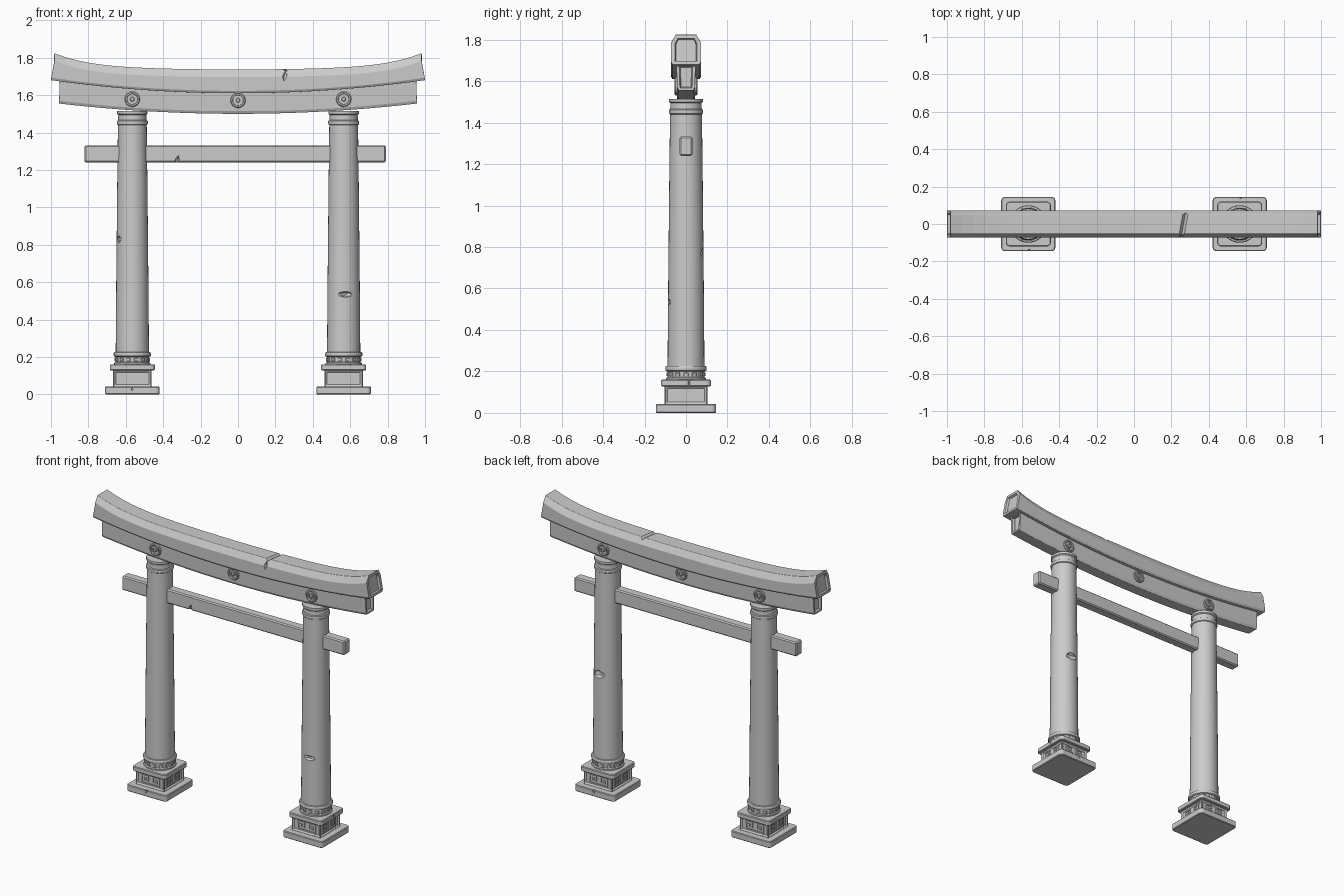
import bpy, bmesh, math
from mathutils import Matrix, Vector

cube = bpy.data.objects.get("Cube")
if cube:
    bpy.data.objects.remove(cube, do_unlink=True)

stone = bpy.data.materials.new("grey_stone")
stone.use_nodes = True
GREY = (0.6, 0.6, 0.6, 1)
stone.diffuse_color = GREY
stone.node_tree.nodes["Principled BSDF"].inputs["Base Color"].default_value = GREY


def finish(name, bm, bevel=0.0, smooth=False):
    bmesh.ops.recalc_face_normals(bm, faces=bm.faces)
    mesh = bpy.data.meshes.new(name)
    bm.to_mesh(mesh)
    bm.free()
    mesh.materials.append(stone)
    ob = bpy.data.objects.new(name, mesh)
    bpy.context.collection.objects.link(ob)
    bpy.ops.object.select_all(action='DESELECT')
    bpy.context.view_layer.objects.active = ob
    ob.select_set(True)
    if bevel:
        mod = ob.modifiers.new("edge_wear", 'BEVEL')
        mod.width, mod.segments, mod.limit_method = bevel, 1, 'ANGLE'
        bpy.ops.object.modifier_apply(modifier=mod.name)
    if smooth:
        bpy.ops.object.shade_smooth_by_angle(angle=math.radians(35))
    return ob


def add_box(bm, lo, hi, matrix=Matrix()):
    lo, hi = Vector(lo), Vector(hi)
    m = matrix @ Matrix.Translation((lo + hi) / 2) @ Matrix.Diagonal((*(hi - lo), 1))
    return bmesh.ops.create_cube(bm, size=1, matrix=m)["verts"]


def carve(ob, loc, size, turn=(0, 0, 0), sides=0):
    """Cut a chip (octahedral lens) or a V groove running along y."""
    bm = bmesh.new()
    if sides:
        bmesh.ops.create_cone(bm, cap_ends=True, segments=sides, radius1=1, radius2=1, depth=2,
                              matrix=Matrix.Rotation(math.pi / 2, 4, 'X'))
    else:
        bmesh.ops.create_icosphere(bm, subdivisions=1, radius=1)
    from_euler = Matrix.Rotation(turn[2], 4, 'Z') @ Matrix.Rotation(turn[1], 4, 'Y')
    bm.transform(Matrix.Translation(loc) @ from_euler @ Matrix.Diagonal((*size, 1)))
    cutter = finish("chip_cutter", bm)
    cutter.hide_render = True
    bpy.context.view_layer.objects.active = ob
    mod = ob.modifiers.new("chip", 'BOOLEAN')
    mod.operation, mod.object, mod.solver = 'DIFFERENCE', cutter, 'EXACT'
    bpy.ops.object.modifier_apply(modifier=mod.name)
    bpy.data.objects.remove(cutter, do_unlink=True)


def curved_beam(name, half_len, slant, section, low, high, frame, steps=32):
    """Sweep a section along x; its points are (y, share of height, drop)."""
    bm = bmesh.new()
    rings = []
    for i in range(steps + 1):
        u = 2 * i / steps - 1
        ring = []
        for y, t, drop in section:
            z = low(u) + (high(u) - low(u)) * t - drop
            ring.append(bm.verts.new((u * (half_len - slant * t), y, z)))
        rings.append(ring)
    n = len(section)
    for a, b in zip(rings, rings[1:]):
        for k in range(n):
            bm.faces.new((a[k], a[(k + 1) % n], b[(k + 1) % n], b[k]))
    caps = [bm.faces.new(rings[0]), bm.faces.new(rings[-1])]
    bmesh.ops.recalc_face_normals(bm, faces=bm.faces)
    # framed, sunken panel in each end
    for cap in caps:
        bmesh.ops.inset_region(bm, faces=[cap], thickness=frame, depth=0)
        bmesh.ops.inset_region(bm, faces=[cap], thickness=0.005, depth=-0.014)
    return finish(name, bm, 0.005)


def mirrored(half):
    return half + [(-y, t, d) for y, t, d in reversed(half)]


def lathe(name, profile, matrix, segments=32):
    bm = bmesh.new()
    pts = [bm.verts.new((r, 0, z)) for r, z in profile]
    edges = [bm.edges.new(pair) for pair in zip(pts, pts[1:])]
    bmesh.ops.spin(bm, geom=pts + edges, axis=(0, 0, 1), cent=(0, 0, 0),
                   angle=math.tau, steps=segments)
    bmesh.ops.remove_doubles(bm, verts=bm.verts, dist=0.0001)
    bm.transform(matrix)
    return finish(name, bm, 0, True)


def slab(name, x, half, z0, z1, corner, panels=False):
    bm = bmesh.new()
    add_box(bm, (x - half, -half, z0), (x + half, half, z1))
    if corner:
        posts = [e for e in bm.edges if abs(e.verts[0].co.z - e.verts[1].co.z) > 0.01]
        bmesh.ops.bevel(bm, geom=posts, offset=corner, segments=2, profile=0.5, affect='EDGES')
    if panels:
        bm.normal_update()
        for f in [f for f in bm.faces if abs(f.normal.z) < 0.1]:
            bmesh.ops.inset_region(bm, faces=[f], thickness=0.013, depth=0)
            bmesh.ops.inset_region(bm, faces=[f], thickness=0.002, depth=-0.008)
    return finish(name, bm, 0.004)


# Curved roof beam and the beam beneath it
def roof_low(u):
    return 1.61 + 0.07 * u * u


roof = curved_beam("roof_beam", 1.0, 0.018,
                   mirrored([(0.066, 0, 0), (0.073, 0.1, 0), (0.073, 1, 0.04), (0.05, 1, 0)]),
                   roof_low, lambda u: 1.737 + 0.03 * u * u + 0.057 * u ** 6, 0.02)
carve(roof, (0.265, 0, 1.742), (0.016, 0.12, 0.02), (0, 0, -0.18), 4)
carve(roof, (0.253, -0.075, 1.72), (0.014, 0.02, 0.05), (0, 0.15, 0))
curved_beam("under_beam", 0.957, -0.004 * -1,
            mirrored([(0.036, 0, 0), (0.043, 0.12, 0), (0.046, 0.9, 0), (0.046, 1, 0)]),
            lambda u: 1.5 + 0.055 * u * u, lambda u: roof_low(u * 0.95) + 0.006, 0.014)

# Round medallions on both faces of the under beam
disc = [(0, 0.012), (0.009, 0.012), (0.012, 0.008), (0.012, 0.003), (0.018, 0.003),
        (0.018, 0.008), (0.023, 0.008), (0.023, 0.004), (0.028, 0.004), (0.03, 0.011),
        (0.037, 0.011), (0.041, 0.006), (0.041, -0.01), (0, -0.01)]
for x in (-0.565, 0, 0.565):
    for side, label in ((1, "front"), (-1, "back")):
        m = (Matrix.Translation((x, -side * 0.044, 1.572 + 0.02 * x * x))
             @ Matrix.Rotation(side * math.pi / 2, 4, 'X'))
        lathe(label + "_medallion", disc, m, 16)

# Straight tie beam through the pillars
bm = bmesh.new()
add_box(bm, (-0.82, -0.031, 1.24), (0.79, 0.031, 1.332))
tie = finish("tie_beam", bm, 0.007)
carve(tie, (-0.328, -0.03, 1.245), (0.012, 0.02, 0.035), (0, 0.3, 0))

# Pillar outline: studded foot band, foot ring, shaft, neck ring and cap
shaft = [(0, 0.15), (0.097, 0.15), (0.097, 0.168), (0.09, 0.172), (0.09, 0.2),
         (0.098, 0.204), (0.1, 0.21), (0.1, 0.219), (0.097, 0.225), (0.089, 0.227),
         (0.086, 0.6), (0.081, 1.1), (0.077, 1.44), (0.082, 1.444), (0.083, 1.455),
         (0.082, 1.462), (0.076, 1.466), (0.075, 1.494), (0.082, 1.5), (0.082, 1.515),
         (0, 1.515)]
# Half of the angular key pattern as a path, mirrored for the other half
key_path = [(0.002, -0.026), (0.062, -0.026), (0.062, 0.024), (0.018, 0.024),
            (0.018, -0.008), (0.044, -0.008), (0.044, 0.007), (0.032, 0.007)]

for x, side in ((-0.565, "right"), (0.565, "left")):
    pillar = lathe(side + "_pillar", shaft, Matrix.Translation((x, 0, 0)))
    if x > 0:
        carve(pillar, (x + 0.012, -0.089, 0.535), (0.052, 0.025, 0.018))
        carve(pillar, (x + 0.01, 0.087, 0.775), (0.05, 0.025, 0.028))
    else:
        carve(pillar, (x - 0.074, -0.045, 0.83), (0.02, 0.035, 0.02), (0, 0, -0.5))

    base = slab(side + "_base_slab", x, 0.145, 0, 0.042, 0.018)
    carve(base, (x + 0.005, -0.145 if x < 0 else 0.145, 0.042), (0.008, 0.012, 0.025), (0, 0.3, 0))
    slab(side + "_base_block", x, 0.103, 0.038, 0.132, 0, True)
    cap = slab(side + "_base_cap", x, 0.12, 0.128, 0.16, 0.018)
    if x > 0:
        carve(cap, (x + 0.12, 0.015, 0.145), (0.01, 0.006, 0.02))

    # studs around the foot band
    bm = bmesh.new()
    for i in range(14):
        m = Matrix.Translation((x, 0, 0.186)) @ Matrix.Rotation(math.tau * i / 14, 4, 'Z')
        add_box(bm, (0.085, -0.011, -0.009), (0.095, 0.011, 0.009), m)
    finish(side + "_foot_studs", bm, 0.002)

    # raised key pattern in the four sunken panels
    bm = bmesh.new()
    w = 0.0035
    for q in range(4):
        m = Matrix.Translation((x, 0, 0.086)) @ Matrix.Rotation(q * math.pi / 2, 4, 'Z')
        for s in (-1, 1):
            for (ax, az), (bx, bz) in zip(key_path, key_path[1:]):
                lo = (min(s * ax, s * bx) - w, -0.1, min(az, bz) - w)
                hi = (max(s * ax, s * bx) + w, -0.094, max(az, bz) + w)
                add_box(bm, lo, hi, m)
    finish(side + "_key_pattern", bm)
